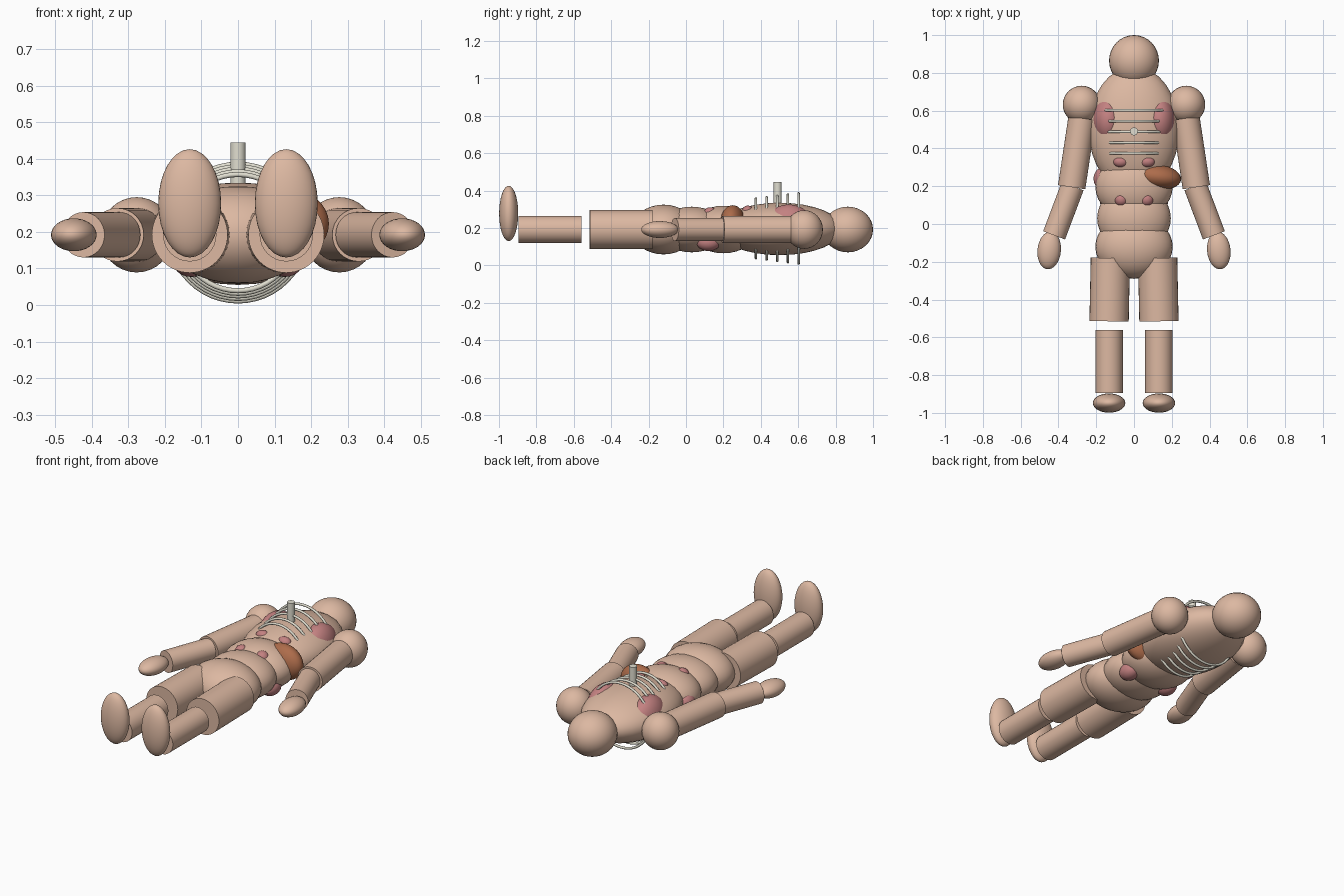
import bpy
from math import pi, radians
from mathutils import Vector

if "Cube" in bpy.data.objects:
    bpy.data.objects.remove(bpy.data.objects["Cube"])


def material(name, rgb):
    m = bpy.data.materials.new(name)
    m.diffuse_color = (*rgb, 1)
    m.use_nodes = True
    m.node_tree.nodes["Principled BSDF"].inputs["Base Color"].default_value = m.diffuse_color
    return m


SKIN = material("skin", (0.72, 0.48, 0.36))
BONE = material("bone", (0.75, 0.73, 0.63))
ORGAN = material("organ", (0.55, 0.22, 0.22))
LIVER = material("liver", (0.42, 0.15, 0.07))


def finish(name, mat):
    ob = bpy.context.object
    ob.name = name
    ob.data.materials.append(mat)
    bpy.ops.object.shade_smooth_by_angle(angle=radians(40))
    return ob


def ball(name, loc, radii, mat=SKIN, rot=(0, 0, 0)):
    bpy.ops.mesh.primitive_uv_sphere_add(segments=32, ring_count=16, location=loc, rotation=rot)
    bpy.context.object.scale = radii
    return finish(name, mat)


def rod(name, a, b, r, mat=SKIN):
    a, b = Vector(a), Vector(b)
    bpy.ops.mesh.primitive_cylinder_add(
        vertices=32, radius=r, depth=(b - a).length, location=(a + b) / 2,
        rotation=(b - a).to_track_quat('Z', 'Y').to_euler())
    return finish(name, mat)


# Head and torso, lying face up
Z = 0.192
ball("head", (0, 0.865, Z), (0.132, 0.135, 0.122))
ball("chest", (0, 0.50, 0.195), (0.24, 0.335, 0.14))
ball("upper_abdomen", (0, 0.20, Z), (0.205, 0.18, 0.127))
ball("lower_abdomen", (0, 0.03, Z), (0.195, 0.18, 0.122))
ball("pelvis", (0, -0.12, Z), (0.205, 0.17, 0.133))

# Limbs and paired organs
for side, s in (("left", -1), ("right", 1)):
    ball(side + "_shoulder", (s * 0.277, 0.632, Z), (0.1, 0.1, 0.103))
    rod(side + "_upper_arm", (s * 0.275, 0.56, Z), (s * 0.33, 0.195, Z), 0.073)
    rod(side + "_forearm", (s * 0.325, 0.20, Z), (s * 0.423, -0.06, Z), 0.062)
    ball(side + "_hand", (s * 0.449, -0.14, Z), (0.062, 0.1, 0.045), rot=(0, 0, s * 0.1))
    rod(side + "_thigh", (s * 0.125, -0.18, Z), (s * 0.132, -0.515, Z), 0.104)
    rod(side + "_shin", (s * 0.132, -0.56, Z), (s * 0.132, -0.895, Z), 0.073)
    ball(side + "_foot", (s * 0.132, -0.948, 0.278), (0.086, 0.051, 0.148))
    ball(side + "_lung", (s * 0.135, 0.55, 0.21), (0.085, 0.13, 0.116), ORGAN)
    ball(side + "_kidney", (s * 0.13, 0.12, 0.125), (0.05, 0.065, 0.048), ORGAN)
    ball(side + "_upper_gut", (s * 0.07, 0.33, 0.29), (0.04, 0.03, 0.03), ORGAN)
    ball(side + "_lower_gut", (s * 0.067, 0.13, 0.275), (0.037, 0.037, 0.036), ORGAN)

# Single organs
ball("liver", (0.125, 0.25, 0.222), (0.125, 0.067, 0.1), LIVER, (0, 0, radians(-8)))
ball("spleen", (-0.16, 0.24, 0.185), (0.054, 0.062, 0.05), ORGAN)

# Rib rings around the chest
for i in range(5):
    bpy.ops.mesh.primitive_torus_add(
        major_radius=0.187 - 0.007 * i, minor_radius=0.007, major_segments=48,
        minor_segments=10, location=(0, 0.602 - 0.057 * i, 0.198), rotation=(pi / 2, 0, 0))
    finish("rib_%d" % (i + 1), BONE)

# Breastbone peg
rod("breastbone", (0, 0.49, 0.2), (0, 0.49, 0.445), 0.021, BONE)
